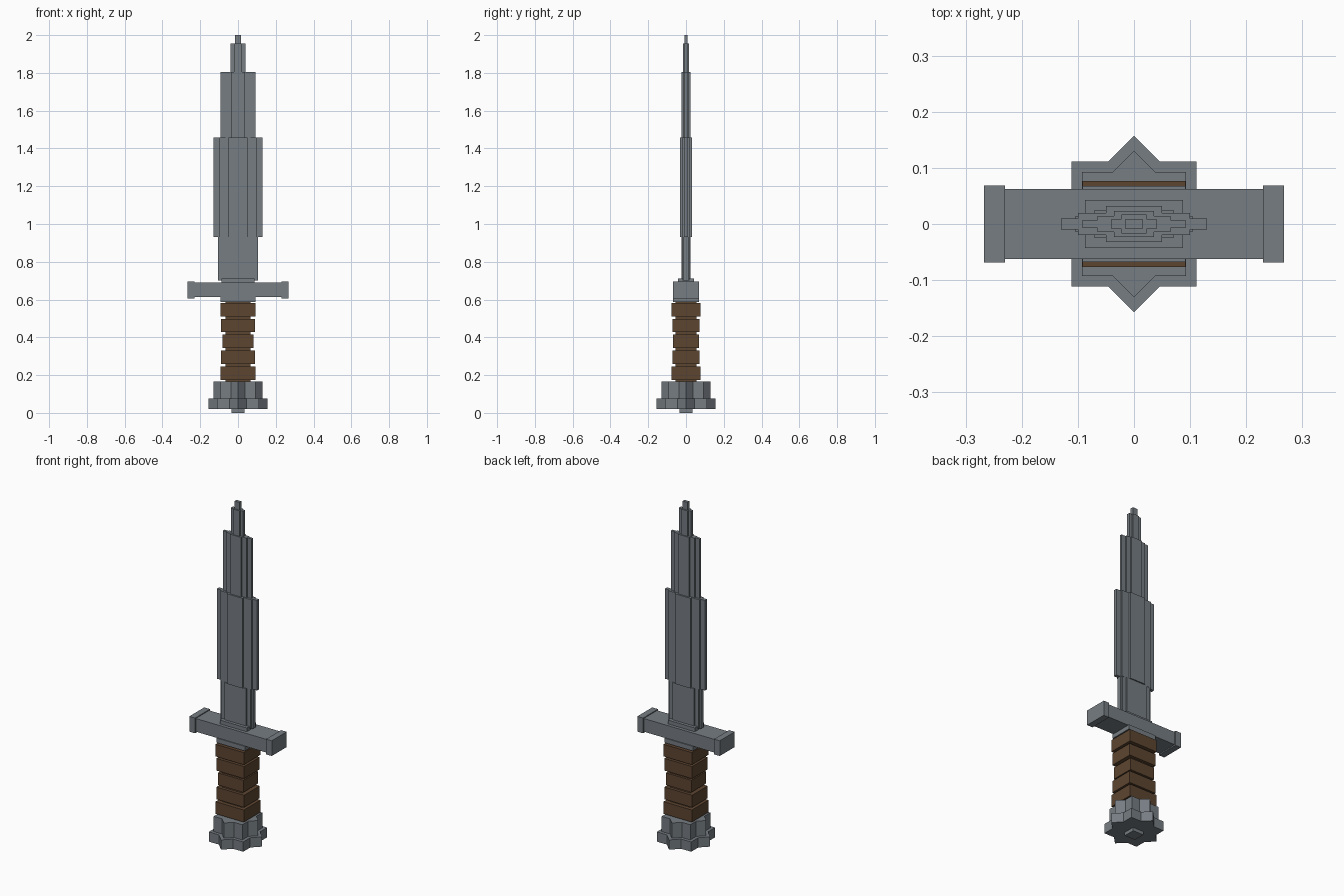
import bpy
from math import pi

if "Cube" in bpy.data.objects:
    bpy.data.objects.remove(bpy.data.objects["Cube"], do_unlink=True)


def material(name, rgb):
    mat = bpy.data.materials.new(name)
    mat.use_nodes = True
    mat.diffuse_color = (*rgb, 1)
    mat.node_tree.nodes["Principled BSDF"].inputs["Base Color"].default_value = (*rgb, 1)
    return mat


steel = material("steel grey", (0.18, 0.205, 0.225))
leather = material("leather brown", (0.11, 0.06, 0.03))


def block(name, hx, hy, z0, z1, mat, x=0, turn=0):
    """Box given by its half widths and its bottom and top heights."""
    bpy.ops.mesh.primitive_cube_add(size=2, location=(x, 0, (z0 + z1) / 2),
                                    rotation=(0, 0, turn))
    ob = bpy.context.object
    ob.name = name
    ob.scale = (hx, hy, (z1 - z0) / 2)
    bpy.ops.object.transform_apply(location=False, rotation=False, scale=True)
    ob.data.materials.append(mat)
    return ob


def star(name, half, z0, z1):
    """Eight-pointed star: a square united with its copy turned by 45 degrees."""
    ob = block(name, half, half, z0, z1, steel)
    cutter = block(name + "_helper", half, half, z0, z1, steel, turn=pi / 4)
    mod = ob.modifiers.new("union", 'BOOLEAN')
    mod.operation = 'UNION'
    mod.object = cutter
    bpy.context.view_layer.objects.active = ob
    bpy.ops.object.modifier_apply(modifier=mod.name)
    bpy.data.objects.remove(cutter, do_unlink=True)


# Pommel
block("pommel_stud", 0.035, 0.035, 0, 0.03, steel)
star("pommel_base", 0.111, 0.02, 0.077)
star("pommel_top", 0.0925, 0.077, 0.166)

# Grip: core with wrapped bands
block("grip_core", 0.065, 0.055, 0.16, 0.6, leather)
bands = [(0.092, 0.077), (0.09, 0.072), (0.082, 0.068), (0.09, 0.072), (0.092, 0.077)]
for i, (hx, hy) in enumerate(bands):
    z = 0.175 + i * 0.084
    block(f"grip_band_{i + 1}", hx, hy, z, z + 0.071, leather)

# Guard
block("guard_collar_lower", 0.092, 0.068, 0.588, 0.615, steel)
block("guard_bar", 0.24, 0.062, 0.613, 0.69, steel)
for side, x in (("left", 0.2485), ("right", -0.2485)):
    block(f"guard_cap_{side}", 0.0185, 0.069, 0.606, 0.695, steel, x=x)
block("guard_collar_upper", 0.087, 0.043, 0.685, 0.712, steel)

# Blade: each section is a stack of crossed plates, thin and wide to thick and narrow
sections = [
    ("lower", 0.70, 0.93, [(0.105, 0.013), (0.095, 0.019), (0.07, 0.025)]),
    ("middle", 0.93, 1.457, [(0.13, 0.01), (0.1, 0.02), (0.05, 0.032)]),
    ("upper", 1.457, 1.806, [(0.092, 0.007), (0.065, 0.014), (0.036, 0.023)]),
    ("point", 1.806, 1.955, [(0.04, 0.009), (0.022, 0.017)]),
    ("tip", 1.955, 2.0, [(0.015, 0.009)]),
]
for name, z0, z1, plates in sections:
    for i, (hx, hy) in enumerate(plates):
        block(f"blade_{name}_{i + 1}", hx, hy, z0, z1, steel)
